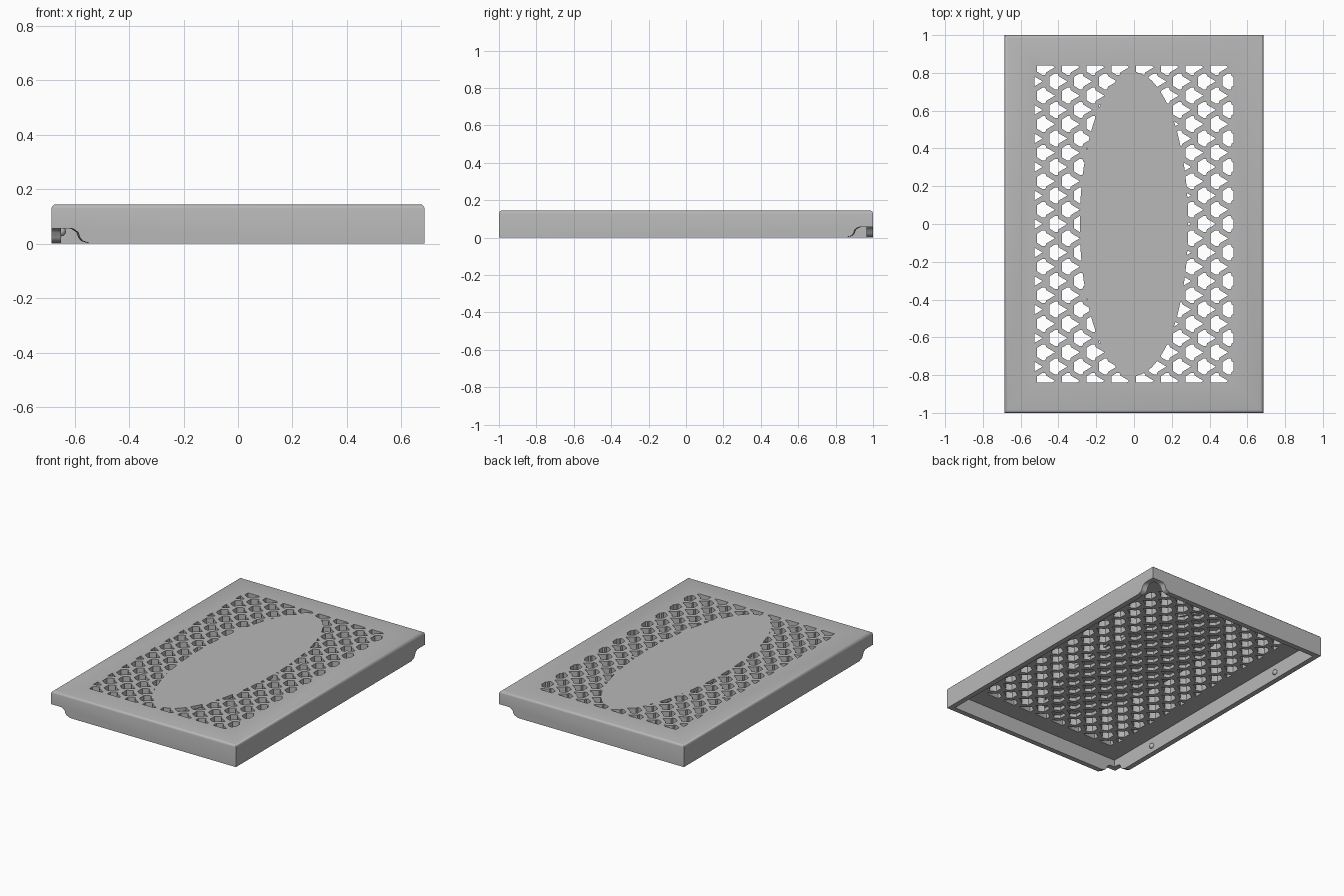
import bpy, bmesh, math
from mathutils import Matrix, Vector

old = bpy.data.objects.get("Cube")
if old:
    bpy.data.objects.remove(old)

W, L, H = 1.37, 2.0, 0.145      # outer size
WALL, UNDER = 0.035, 0.103      # wall thickness, underside of the top plate
PX, PY = 0.131, 0.0755          # vent pitch

grey = bpy.data.materials.new("light_grey")
grey.use_nodes = True
grey.diffuse_color = (0.48, 0.48, 0.48, 1)
grey.node_tree.nodes["Principled BSDF"].inputs["Base Color"].default_value = grey.diffuse_color


def make(name, bm):
    bmesh.ops.recalc_face_normals(bm, faces=bm.faces[:])
    me = bpy.data.meshes.new(name)
    bm.to_mesh(me)
    bm.free()
    me.materials.append(grey)
    ob = bpy.data.objects.new(name, me)
    bpy.context.collection.objects.link(ob)
    return ob


def box(name, size, z0, z1):
    bm = bmesh.new()
    m = Matrix.Translation((0, 0, (z0 + z1) / 2)) @ Matrix.Diagonal((*size, z1 - z0, 1))
    bmesh.ops.create_cube(bm, size=1, matrix=m)
    return make(name, bm)


def cut(target, cutter):
    mod = target.modifiers.new("cut", "BOOLEAN")
    mod.operation = "DIFFERENCE"
    mod.solver = "EXACT"
    mod.object = cutter
    bpy.context.view_layer.objects.active = target
    bpy.ops.object.modifier_apply(modifier=mod.name)
    bpy.data.objects.remove(cutter)


# Cover shell with rounded top rim
bm = bmesh.new()
bmesh.ops.create_cube(bm, size=1, matrix=Matrix.Translation((0, 0, H / 2)) @ Matrix.Diagonal((W, L, H, 1)))
top_edges = [e for e in bm.edges if all(v.co.z > H - 0.01 for v in e.verts)]
bmesh.ops.bevel(bm, geom=top_edges, offset=0.016, segments=3, profile=0.5, affect="EDGES")
cover = make("vented_cover", bm)
cut(cover, box("cavity_cutter", (W - 2 * WALL, L - 2 * WALL), -0.1, UNDER))

# Rounded cable notches at two opposite corners
profile = [(0.14, -0.02), (0.137, 0.003), (0.115, 0.01), (0.105, 0.022),
           (0.098, 0.042), (0.08, 0.055), (0.04, 0.056), (0, 0.056)]
for s in (-1, 1):
    bm = bmesh.new()
    vs = [bm.verts.new((r, 0, z)) for r, z in [(0, -0.02)] + profile]
    es = [bm.edges.new(p) for p in zip(vs, vs[1:])]
    bmesh.ops.spin(bm, geom=vs + es, cent=(0, 0, 0), axis=(0, 0, 1), angle=2 * math.pi, steps=32)
    bmesh.ops.remove_doubles(bm, verts=bm.verts[:], dist=0.0001)
    bmesh.ops.translate(bm, verts=bm.verts[:], vec=(s * W / 2, s * L / 2, 0))
    cut(cover, make("notch_cutter", bm))

# Staggered arrow-shaped vents, trimmed to a rectangle
half = [(-0.042, 0.024), (-0.014, 0.042), (0.002, 0.042), (0.006, 0.028)]
outline = half + [(0.053, 0)] + [(x, -y) for x, y in reversed(half)]
bm = bmesh.new()
for k in range(-11, 12):
    start = -0.471 if k % 2 else -0.5365
    for i in range(9):
        bm.faces.new([bm.verts.new((start + i * PX + x, k * PY + y, UNDER - 0.02)) for x, y in outline])
for d, dist in ((Vector((1, 0, 0)), 0.528), (Vector((0, 1, 0)), 0.84)):
    for s in (-1, 1):
        bmesh.ops.bisect_plane(bm, geom=bm.verts[:] + bm.edges[:] + bm.faces[:],
                               plane_co=d * s * dist, plane_no=d * s, clear_outer=True)
ext = bmesh.ops.extrude_face_region(bm, geom=bm.faces[:], use_keep_orig=True)
bmesh.ops.translate(bm, verts=[g for g in ext["geom"] if isinstance(g, bmesh.types.BMVert)],
                    vec=(0, 0, H + 0.04 - UNDER))
vents = make("vent_cutter", bm)

# Solid oval panel: vents stay shallow pockets beneath it
bm = bmesh.new()
bmesh.ops.create_cone(bm, cap_ends=True, segments=96, radius1=1, radius2=1, depth=0.2,
                      matrix=Matrix.Translation((0, 0, H - 0.02 + 0.1)) @ Matrix.Diagonal((0.287, 0.803, 1, 1)))
cut(vents, make("oval_cutter", bm))
cut(cover, vents)

# Snap bumps on the inside of the long walls
for side, s in (("right", -1), ("left", 1)):
    for end, y in (("front", -0.6), ("back", 0.6)):
        bm = bmesh.new()
        bmesh.ops.create_uvsphere(bm, u_segments=16, v_segments=8, radius=0.018,
                                  matrix=Matrix.Translation((s * (W / 2 - WALL), y, 0.045)))
        bump = make(f"snap_bump_{side}_{end}", bm)
        bump.data.shade_smooth()

# Smooth the rounded rim and notches, keep other edges sharp
bpy.ops.object.select_all(action="DESELECT")
cover.select_set(True)
bpy.context.view_layer.objects.active = cover
bpy.ops.object.shade_smooth_by_angle(angle=math.radians(35))
